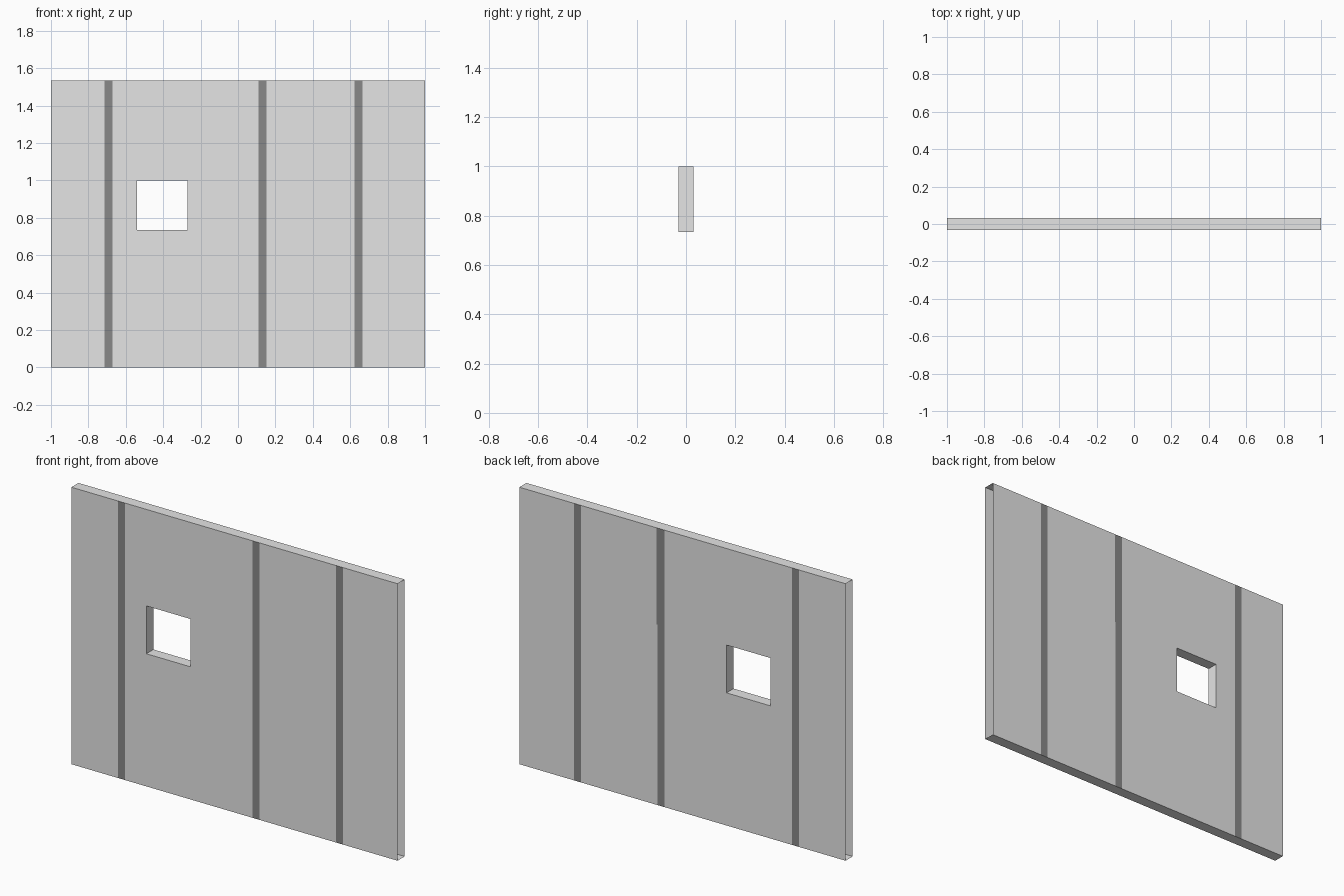
import bpy
import bmesh

if "Cube" in bpy.data.objects:
    bpy.data.objects.remove(bpy.data.objects["Cube"])

HALF_T = 0.031            # half the wall thickness
TOP = 1.535
WIN_X = (-0.54, -0.27)
WIN_Z = (0.735, 1.0)
STRIPES = [(-0.714, -0.671), (0.11, 0.152), (0.623, 0.666)]


def material(name, value):
    m = bpy.data.materials.new(name)
    m.diffuse_color = (value, value, value, 1)
    m.use_nodes = True
    m.node_tree.nodes["Principled BSDF"].inputs["Base Color"].default_value = m.diffuse_color
    return m


def quad(bm, pts, mat=0):
    f = bm.faces.new([bm.verts.new(p) for p in pts])
    f.material_index = mat


bm = bmesh.new()

# Front and back skins: cells cut by the stripes and the window opening
z_rows = [0, *WIN_Z, TOP]
for side in (-1, 1):
    y = side * HALF_T
    for z0, z1 in zip(z_rows, z_rows[1:]):
        stripes = list(STRIPES)
        if side == 1 and z0 == WIN_Z[1]:
            stripes[1] = (0.11, 0.158)     # slightly wider upper part on the back
        xs = sorted([-1, 1, *WIN_X] + [x for s in stripes for x in s])
        for x0, x1 in zip(xs, xs[1:]):
            if (x0, x1) == WIN_X and z0 == WIN_Z[0]:
                continue
            pts = [(x0, y, z0), (x1, y, z0), (x1, y, z1), (x0, y, z1)]
            quad(bm, pts if side == -1 else pts[::-1], int((x0, x1) in stripes))


# Horizontal and vertical strips across the thickness
def flat_strip(x0, x1, z, up):
    pts = [(x0, -HALF_T, z), (x1, -HALF_T, z), (x1, HALF_T, z), (x0, HALF_T, z)]
    quad(bm, pts if up else pts[::-1])


def upright_strip(x, z0, z1, right):
    pts = [(x, -HALF_T, z0), (x, HALF_T, z0), (x, HALF_T, z1), (x, -HALF_T, z1)]
    quad(bm, pts if right else pts[::-1])


# Top and bottom edges (the two ends stay open)
flat_strip(-1, 1, TOP, True)
flat_strip(-1, 1, 0, False)

# Window reveals
flat_strip(*WIN_X, WIN_Z[0], True)
flat_strip(*WIN_X, WIN_Z[1], False)
upright_strip(WIN_X[0], *WIN_Z, True)
upright_strip(WIN_X[1], *WIN_Z, False)

bmesh.ops.remove_doubles(bm, verts=bm.verts, dist=1e-5)
mesh = bpy.data.meshes.new("wall_panel")
bm.to_mesh(mesh)
bm.free()
mesh.materials.append(material("light grey", 0.78))
mesh.materials.append(material("dark grey stripe", 0.25))
wall = bpy.data.objects.new("wall_panel", mesh)
bpy.context.collection.objects.link(wall)
